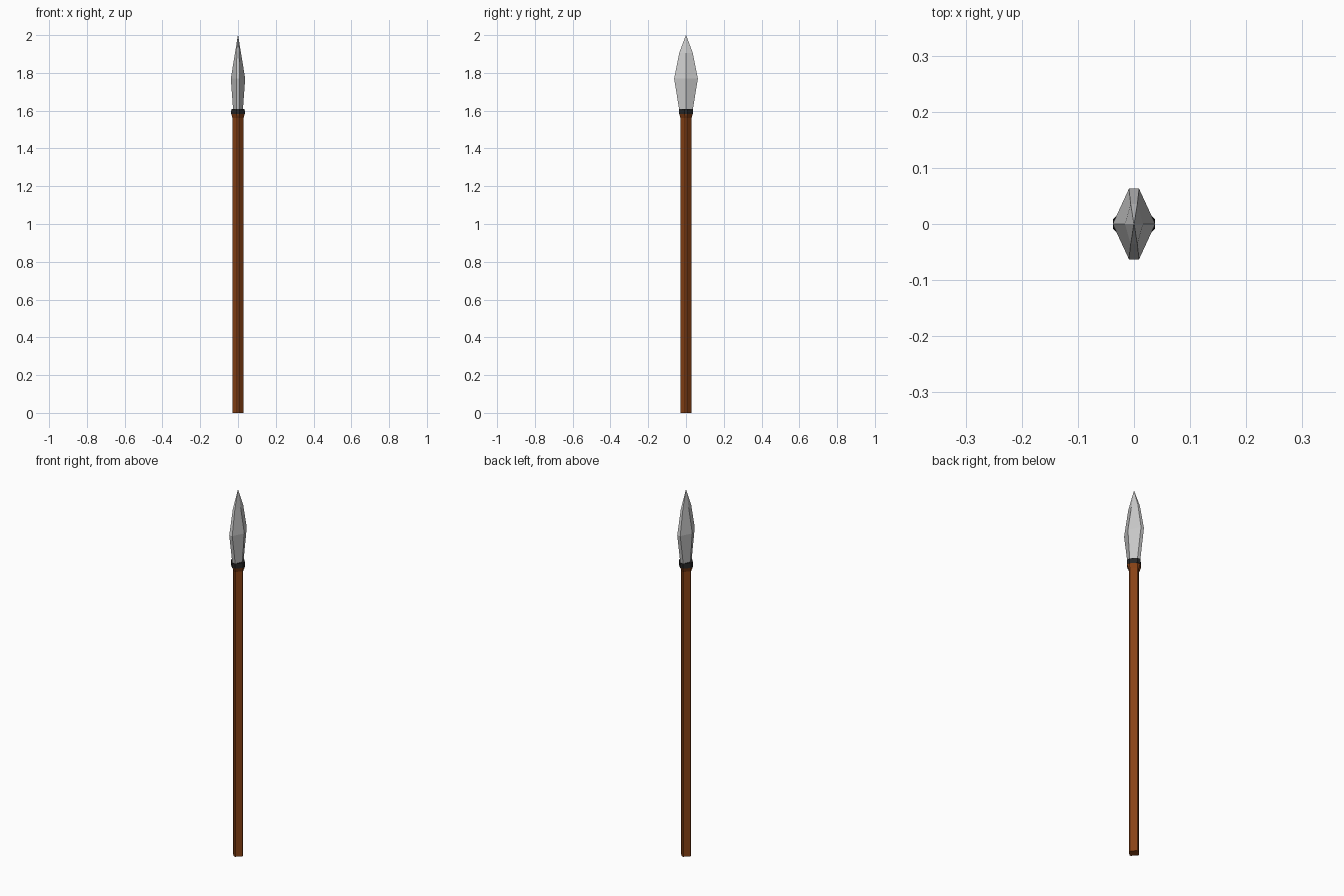
import bpy, bmesh

if "Cube" in bpy.data.objects:
    bpy.data.objects.remove(bpy.data.objects["Cube"])


def section(rx, ry, cx, cy, z):
    """Diamond cross-section with small flats: cy on the x corners, cx on the y corners."""
    pts = [(rx, -cy), (rx, cy), (cx, ry), (-cx, ry),
           (-rx, cy), (-rx, -cy), (-cx, -ry), (cx, -ry)]
    return [(x, y, z) for x, y in pts]


def loft(name, rings, color=None):
    bm = bmesh.new()
    loops = [[bm.verts.new(p) for p in section(*r)] for r in rings]
    for a, b in zip(loops, loops[1:]):
        for i in range(8):
            j = (i + 1) % 8
            bm.faces.new((a[i], a[j], b[j], b[i]))
    bm.faces.new(loops[0][::-1])
    bm.faces.new(loops[-1])
    # points and ridges collapse where a flat has no width
    bmesh.ops.remove_doubles(bm, verts=bm.verts, dist=1e-5)
    bmesh.ops.recalc_face_normals(bm, faces=bm.faces)
    me = bpy.data.meshes.new(name)
    bm.to_mesh(me)
    bm.free()
    ob = bpy.data.objects.new(name, me)
    bpy.context.collection.objects.link(ob)
    if color:
        mat = bpy.data.materials.new(name + "_paint")
        mat.diffuse_color = (*color, 1)
        mat.use_nodes = True
        mat.node_tree.nodes["Principled BSDF"].inputs["Base Color"].default_value = mat.diffuse_color
        me.materials.append(mat)
    return ob


# Wooden shaft, flaring into the collar
loft("shaft", [(0.029, 0.029, 0.004, 0.004, 0),
               (0.029, 0.029, 0.004, 0.004, 1.56),
               (0.036, 0.036, 0.008, 0.008, 1.583)], (0.25, 0.055, 0.008))

# Dark binding collar
loft("collar", [(0.037, 0.038, 0.009, 0.009, 1.583),
                (0.035, 0.038, 0.009, 0.009, 1.61)], (0.02, 0.02, 0.02))

# Leaf-shaped blade: ridge along x, narrow flat edges along y
loft("blade", [(0.026, 0.036, 0.009, 0, 1.605),
               (0.038, 0.063, 0.009, 0, 1.77),
               (0.016, 0.036, 0.006, 0, 1.905),
               (0, 0, 0, 0, 2.0)] [:3] + [(0.0005, 0.0005, 0.0002, 0, 2.0)])
